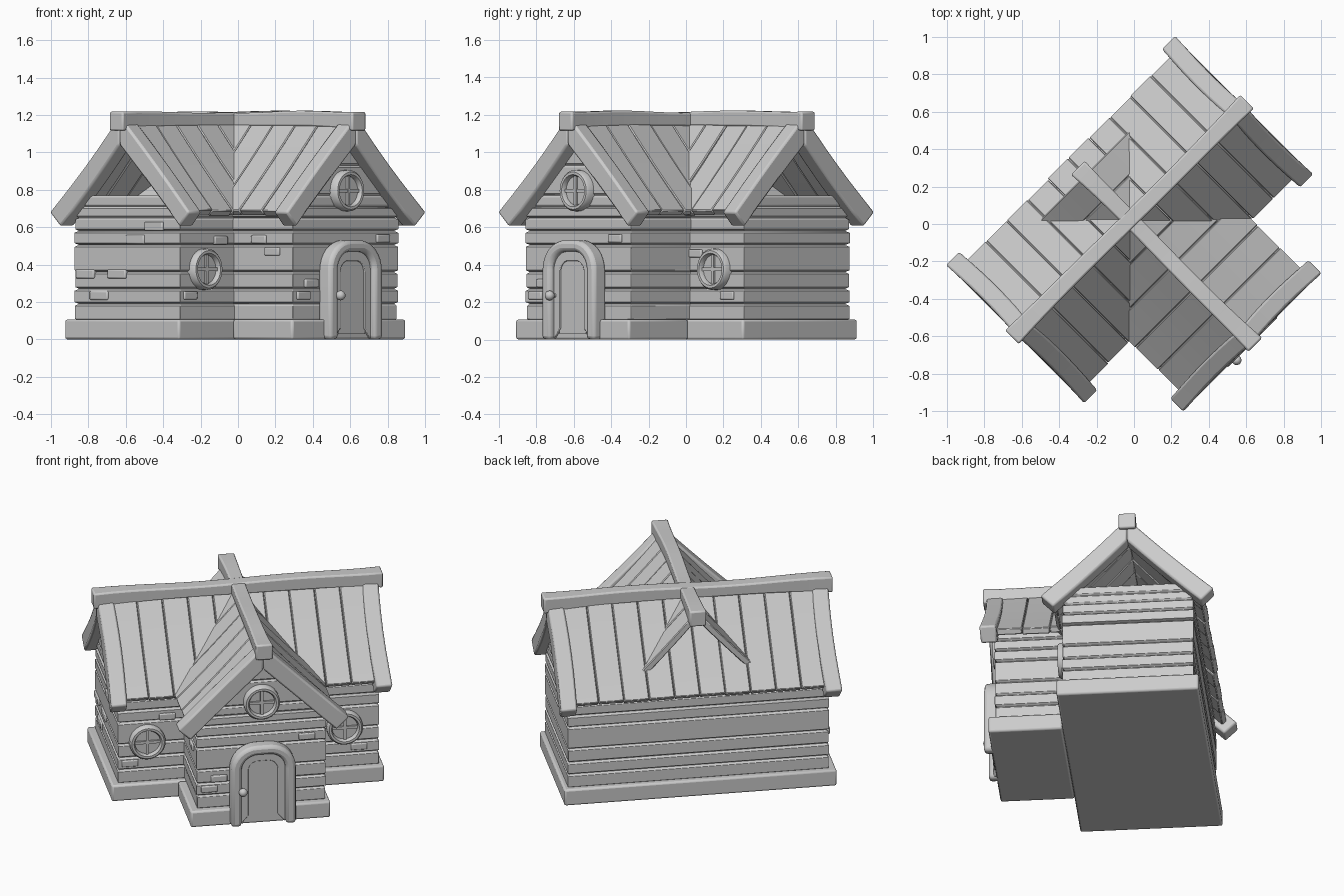
import bpy, bmesh, math, random
from mathutils import Matrix

if "Cube" in bpy.data.objects:
    bpy.data.objects.remove(bpy.data.objects["Cube"])
random.seed(4)

TURN = Matrix.Rotation(math.radians(45), 4, 'Z')            # house stands diagonally
MAIN = TURN @ Matrix.Translation((0, 0.033, 0))             # ridge along local x
CROSS = TURN @ Matrix.Rotation(math.radians(-90), 4, 'Z')   # +x points out of the door


def finish(name, bm, M, bevel=0.0, seg=2):
    bm.transform(M)
    bmesh.ops.recalc_face_normals(bm, faces=bm.faces)
    me = bpy.data.meshes.new(name)
    bm.to_mesh(me)
    bm.free()
    ob = bpy.data.objects.new(name, me)
    bpy.context.collection.objects.link(ob)
    if bevel:
        m = ob.modifiers.new("bevel", 'BEVEL')
        m.width, m.segments, m.limit_method = bevel, seg, 'ANGLE'
        m.angle_limit = math.radians(40)
    bpy.ops.object.select_all(action='DESELECT')
    ob.select_set(True)
    bpy.context.view_layer.objects.active = ob
    bpy.ops.object.shade_smooth_by_angle(angle=math.radians(40))
    return ob


def sections(bm, rings):
    """Skin a list of equal-length closed rings and cap both ends."""
    vs = [[bm.verts.new(p) for p in r] for r in rings]
    n = len(vs[0])
    for a, b in zip(vs, vs[1:]):
        for i in range(n):
            bm.faces.new((a[i], a[(i + 1) % n], b[(i + 1) % n], b[i]))
    bm.faces.new(vs[0])
    bm.faces.new(vs[-1])


def prism(bm, prof, x0, x1):
    """Extrude a (y, z) profile along x."""
    sections(bm, [[(x, y, z) for y, z in prof] for x in (x0, x1)])


def box(bm, x0, x1, y0, y1, z0, z1):
    prism(bm, [(y0, z0), (y1, z0), (y1, z1), (y0, z1)], x0, x1)


# stone base
for name, M, x0, x1, y0, y1 in (("main_base", MAIN, -.847, .83, -.433, .433),
                                ("porch_base", CROSS, .4, .85, -.44, .42)):
    bm = bmesh.new()
    box(bm, x0, x1, y0, y1, 0, .107)
    finish(name, bm, M, .012)


# grooved wall courses, one skin from bottom to top
def half(z):
    return min(.396, 1.1 - z)


def walls(name, M, x0, x1, levels):
    bm = bmesh.new()
    rings = []
    for a, b in zip(levels, levels[1:]):
        j = random.uniform(-.005, .005)
        for z, d in ((a + .001, .012), (a + .01, j), (b - .01, j), (b - .001, .012)):
            h = half(z) - d
            l, r = (x0 + d if x0 < 0 else x0), x1 - d
            rings.append([(l, -h, z), (r, -h, z), (r, h, z), (l, h, z)])
    sections(bm, rings)
    finish(name, bm, M, .004)


LEVELS = [.1, .19, .27, .36, .505, .58, .65, .71, .77]
walls("main_walls", MAIN, -.8, .8, LEVELS)               # gables stay open at the top
walls("porch_walls", CROSS, .3, .81, LEVELS + [.93, 1.08])


# roof boards, gable boards and ridge beams
def slope(side, o1, top, low_z, thick, sag, steps=5):
    """Slightly hollow sloping strip as a closed (y, z) profile."""
    up, low = [], []
    for i in range(steps):
        t = i / (steps - 1)
        o = o1 * t
        z = top + (low_z - top) * t - sag * math.sin(math.pi * t)
        up.append((side * o, z))
        k = thick * .7
        low.append((side * max(0, o - k), z - (k if o > k else k * 2)))
    return up + low[::-1]


def roof(name, M, x0, x1, n, ends, ridge):
    bm = bmesh.new()
    w = (x1 - x0) / n
    for side in (-1, 1):
        for i in range(n):
            j = random.uniform(-.004, .004)
            prof = slope(side, .465 + j, 1.19 + j, .69 + j, .04, .008)
            prism(bm, prof, x0 + i * w + .001, x0 + (i + 1) * w - .001)
    finish(name + "_boards", bm, M, .005, 1)
    bm = bmesh.new()
    for e in ends:
        d = 1 if e > 0 else -1
        for side in (-1, 1):
            prof = slope(side, .527, 1.195, .68, .11, .004, 7)
            sections(bm, [[(x - d * .012 * math.sin(math.pi * min(1, abs(y) / .52)), y, z)
                           for y, z in prof] for x in (e - d * .1, e)])
    finish(name + "_gable_boards", bm, M, .012)
    # wavy ridge beam, thicker at its ends
    bm = bmesh.new()
    rings = []
    a, b = ridge
    for i in range(17):
        t = i / 16
        e = abs(2 * t - 1) ** 4
        h = .043 + .009 * e
        z = 1.217 + .006 * math.sin(t * 9 + 1.5) * (1 - e)
        y = .003 * math.sin(t * 7)
        x = a + (b - a) * t
        zb = 1.14 - .025 * e
        rings.append([(x, y - h, zb), (x, y + h, zb), (x, y + h, z), (x, y - h, z)])
    sections(bm, rings)
    finish(name + "_ridge_beam", bm, M, .01)


roof("main_roof", MAIN, -.78, .78, 10, (-.867, .867), (-.89, .89))
roof("porch_roof", CROSS, -.37, .81, 7, (.897,), (-.425, .915))


# arched door: outline as (y, z), half-width w, height h, corner radius r
def arch(w, h, r, z0=0.0):
    pts = [(-w, z0)]
    for i in range(9):
        a = math.pi - i * math.pi / 16
        pts.append((-w + r + r * math.cos(a), h - r + r * math.sin(a)))
    return pts + [(-y, z) for y, z in pts[::-1]]


def arch_ring(name, outer, inner, x0, x1, bevel):
    bm = bmesh.new()
    prism(bm, outer + inner[::-1], x0, x1)
    finish(name, bm, DOOR, bevel)


DOOR = CROSS @ Matrix.Translation((.012, .002, 0))
arch_ring("door_frame", arch(.2, .53, .16), arch(.135, .47, .1), .79, .885, .02)
arch_ring("door_border", arch(.137, .472, .1, .005), arch(.09, .42, .06, .06), .79, .853, .004)
bm = bmesh.new()
prism(bm, arch(.1, .43, .065, .03), .79, .845)
finish("door_panel", bm, DOOR)
bm = bmesh.new()
bmesh.ops.create_uvsphere(bm, u_segments=20, v_segments=12, radius=.026,
                          matrix=Matrix.Translation((.903, -.127, .235)))
bmesh.ops.create_cone(bm, cap_ends=True, segments=12, radius1=.012, radius2=.012, depth=.05,
                      matrix=Matrix.Translation((.87, -.127, .235)) @ Matrix.Rotation(math.pi / 2, 4, 'Y'))
finish("door_knob", bm, CROSS)


# round windows, all facing the door side
def window(name, x, y, z):
    bm = bmesh.new()
    ring_r = [(.078, -.03), (.078, .028), (.086, .042), (.1, .042), (.11, .03), (.11, -.03)]
    n = 32
    vs = [[bm.verts.new((d, r * math.cos(k * math.tau / n), r * math.sin(k * math.tau / n)))
           for r, d in ring_r] for k in range(n)]
    for k in range(n):
        for i in range(6):
            bm.faces.new((vs[k][i], vs[k][(i + 1) % 6], vs[(k + 1) % n][(i + 1) % 6], vs[(k + 1) % n][i]))
    bmesh.ops.create_cone(bm, cap_ends=True, segments=n, radius1=.08, radius2=.08, depth=.03,
                          matrix=Matrix.Rotation(math.pi / 2, 4, 'Y'))
    box(bm, 0, .026, -.08, .08, -.009, .009)
    box(bm, 0, .027, -.009, .009, -.08, .08)
    finish(name, bm, CROSS @ Matrix.Translation((x, y, z)))


window("gable_window", .812, 0, .795)
window("left_window", .365, -.625, .375)
window("right_window", .365, .59, .375)

# loose bricks, barely proud of the walls: (along the wall, height)
bm = bmesh.new()
for y, z in ((-.17, .605), (-.03, .535), (.35, .35), (.11, .35), (.245, .235)):
    box(bm, -.813, -.78, y - .068, y + .068, z - .024, z + .024)
finish("side_bricks", bm, TURN, .007)
bm = bmesh.new()
for x, y, z in ((.363, -.5, .53), (.363, -.73, .235), (.363, .44, .46), (.363, .68, .235),
                (.81, -.32, .235), (.81, -.26, .3), (.81, .28, .54)):
    box(bm, x - .03, x + .014, y - .05, y + .05, z - .022, z + .022)
for x, z in ((.56, .535), (.66, .47)):
    box(bm, x - .055, x + .055, -.41, -.37, z - .022, z + .022)
finish("front_bricks", bm, CROSS, .007)
